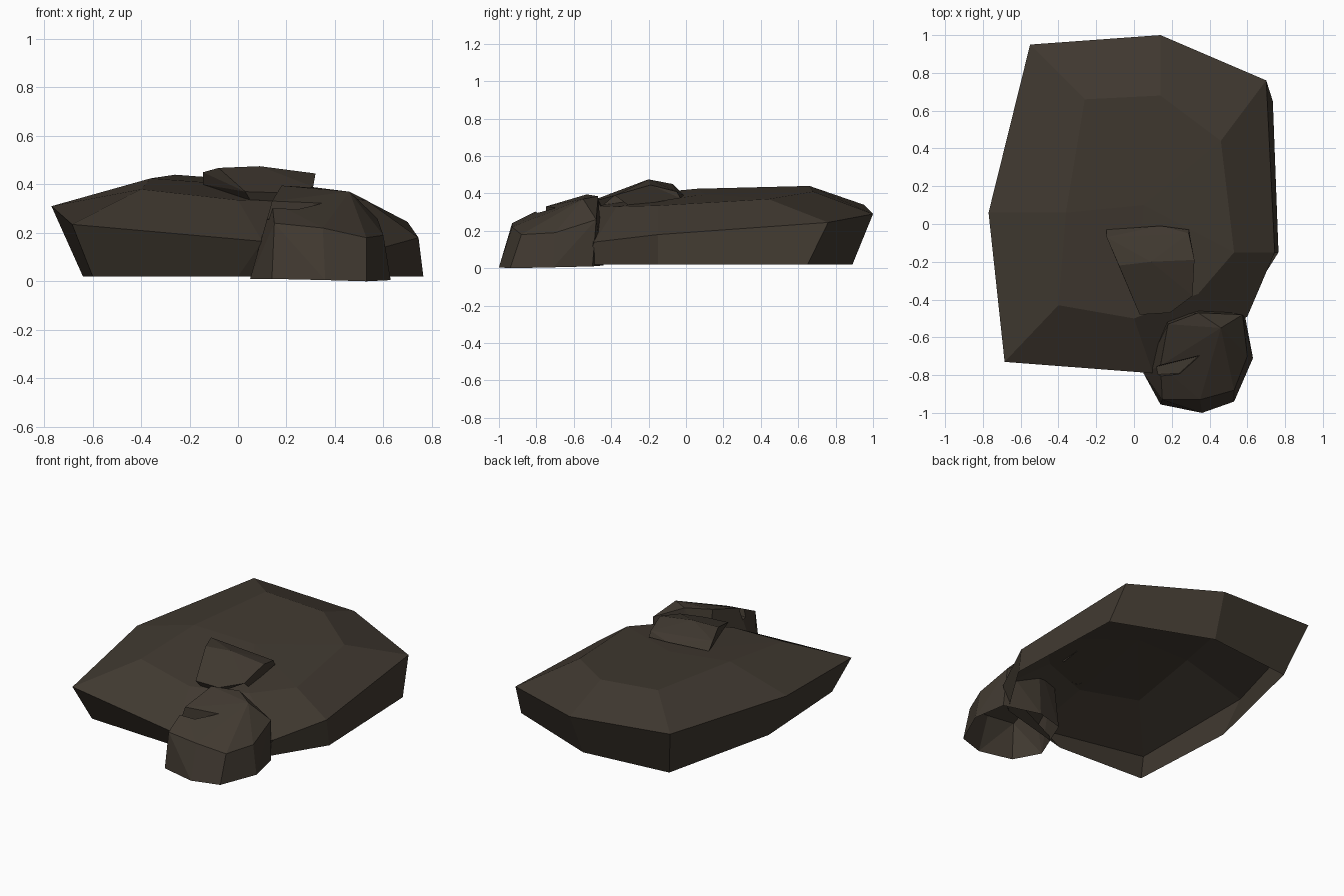
import bpy, bmesh
from mathutils import Vector

if "Cube" in bpy.data.objects:
    bpy.data.objects.remove(bpy.data.objects["Cube"])

stone = bpy.data.materials.new("dark_brown_stone")
stone.diffuse_color = (0.052, 0.041, 0.030, 1)
stone.use_nodes = True
stone.node_tree.nodes["Principled BSDF"].inputs["Base Color"].default_value = stone.diffuse_color


def finish(name, bm):
    bmesh.ops.recalc_face_normals(bm, faces=bm.faces)
    me = bpy.data.meshes.new(name)
    bm.to_mesh(me)
    bm.free()
    me.materials.append(stone)
    ob = bpy.data.objects.new(name, me)
    bpy.context.collection.objects.link(ob)
    return ob


def loft(name, rings, centre):
    """Skin rings of equal length upwards, then fan the last one to a centre."""
    bm = bmesh.new()
    rows = [[bm.verts.new(p) for p in r] for r in rings]
    n = len(rows[0])
    for lo, hi in zip(rows, rows[1:]):
        for i in range(n):
            j = (i + 1) % n
            bm.faces.new((lo[i], lo[j], hi[j], hi[i]))
    c = bm.verts.new(centre)
    for i in range(n):
        bm.faces.new((rows[-1][i], rows[-1][(i + 1) % n], c))
    return finish(name, bm)


def hull(name, pts):
    bm = bmesh.new()
    for p in pts:
        bm.verts.new(p)
    bmesh.ops.convex_hull(bm, input=bm.verts)
    bmesh.ops.delete(bm, geom=[v for v in bm.verts if not v.link_faces], context='VERTS')
    bmesh.ops.dissolve_limit(bm, angle_limit=0.06, verts=bm.verts, edges=bm.edges)
    return finish(name, bm)


def open_bottom(ob, limit=-0.9):
    bm = bmesh.new()
    bm.from_mesh(ob.data)
    bm.normal_update()
    bmesh.ops.delete(bm, geom=[f for f in bm.faces if f.normal.z < limit], context='FACES')
    bm.to_mesh(ob.data)
    bm.free()


# Large slab: hollow shell with base, widest and top rings
base = [(-.64, .06, .02), (-.60, -.65, .02), (0, -.68, .02), (.52, -.54, .02),
        (.765, -.15, .02), (.735, .65, .02), (.12, .89, .02), (-.46, .83, .02)]
rim = [(-.77, .06, .31), (-.685, -.73, .235), (.10, -.79, .165), (.60, -.49, .14),
       (.745, -.15, .18), (.70, .76, .245), (.14, 1.0, .29), (-.55, .95, .34)]
top = [(-.36, .06, .425), (-.40, -.43, .38), (0, -.50, .335), (.34, -.37, .33),
       (.53, -.15, .335), (.46, .44, .37), (.14, .68, .41), (-.26, .66, .44)]
loft("large_slab", [base, rim, top], (.05, .10, .395))

# Small wedge-shaped slab lying on top
wedge = hull("small_top_slab", [
    (-.145, -.03, .40), (.14, -.01, .39), (.29, -.03, .375), (-.145, -.07, .45),
    (-.08, -.22, .468), (.09, -.20, .475), (.32, -.19, .445), (.29, -.05, .41),
    (.03, -.48, .37), (.19, -.47, .365), (.31, -.38, .39),
    (.05, -.46, .335), (.19, -.45, .33), (.29, -.30, .33), (-.02, -.20, .35)])
open_bottom(wedge, -.7)

# Front boulder
boulder = hull("front_boulder", [
    (.05, -.79, .01), (.14, -.955, .01), (.36, -1.0, .005), (.53, -.94, 0),
    (.63, -.71, .005), (.59, -.50, .01), (.35, -.44, .015), (.17, -.49, .015),
    (.105, -.77, .16), (.15, -.93, .24), (.36, -.965, .09), (.53, -.88, .18),
    (.60, -.70, .19), (.575, -.48, .26), (.14, -.75, .33), (.18, -.53, .395),
    (.34, -.47, .385), (.46, -.55, .37), (.35, -.93, .22)])

# Crack cut into the boulder's upper left edge
crack = hull("crack_cutter", [
    (.06, -.83, .40), (.06, -.765, .40), (.36, -.69, .40), (.25, -.80, .40),
    (.06, -.80, .25), (.06, -.77, .25), (.34, -.70, .28), (.24, -.79, .265)])
crack.hide_render = True
mod = boulder.modifiers.new("crack", 'BOOLEAN')
mod.operation, mod.solver, mod.object = 'DIFFERENCE', 'EXACT', crack
dg = bpy.context.evaluated_depsgraph_get()
cut = bpy.data.meshes.new_from_object(boulder.evaluated_get(dg))
boulder.modifiers.clear()
boulder.data = cut
bpy.data.objects.remove(crack)
open_bottom(boulder)
